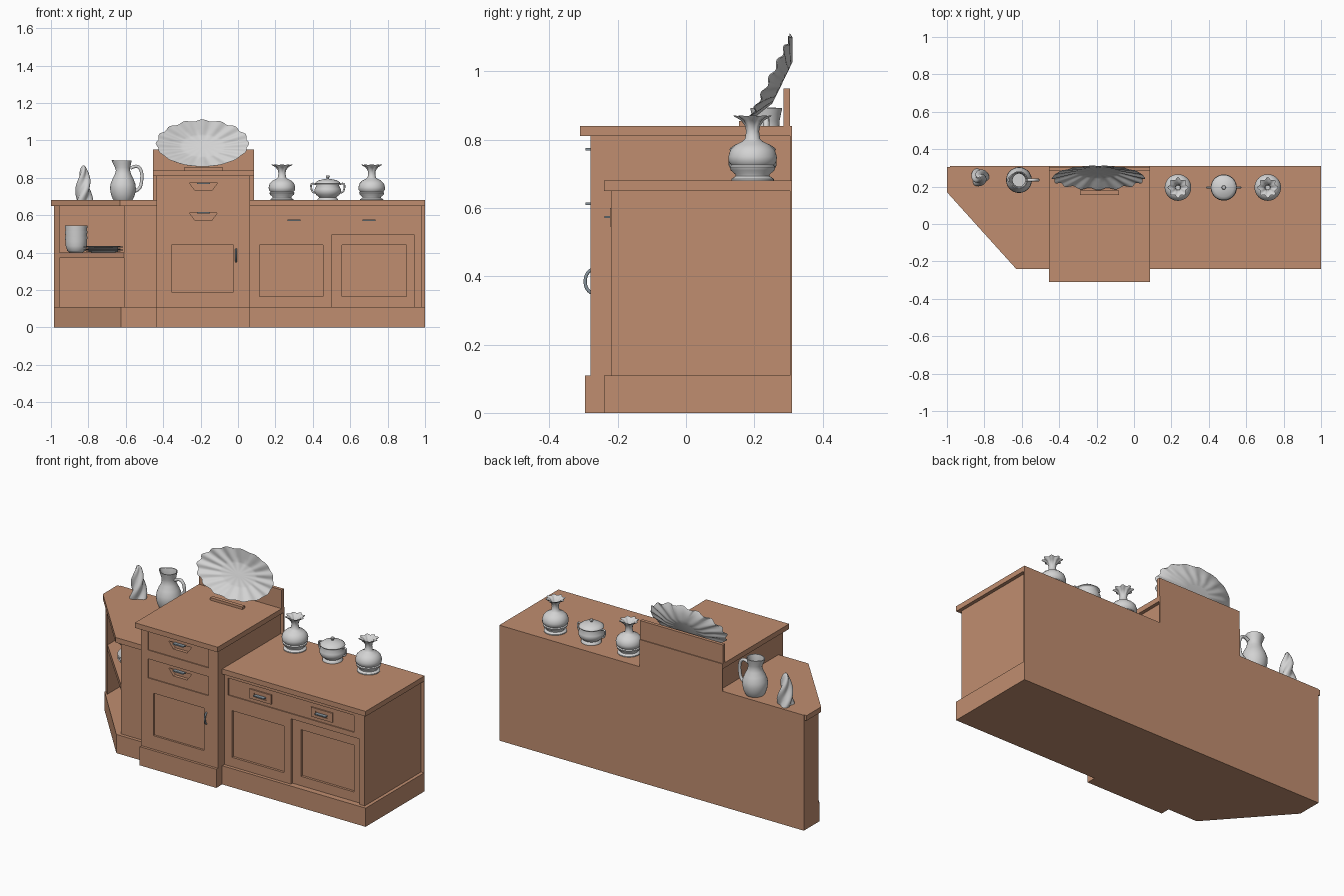
import bpy
import bmesh
from math import sin, cos, pi, exp, radians
from mathutils import Matrix, Vector

if "Cube" in bpy.data.objects:
    bpy.data.objects.remove(bpy.data.objects["Cube"])


def material(name, rgb):
    m = bpy.data.materials.new(name)
    m.use_nodes = True
    m.diffuse_color = (*rgb, 1)
    m.node_tree.nodes["Principled BSDF"].inputs["Base Color"].default_value = (*rgb, 1)
    return m


WOOD = material("warm wood", (0.53, 0.27, 0.16))
CERAMIC = material("pale ceramic", (0.65, 0.65, 0.65))
METAL = material("blue grey metal", (0.25, 0.3, 0.34))


def finish(name, bm, mat, smooth=False):
    bmesh.ops.recalc_face_normals(bm, faces=bm.faces)
    mesh = bpy.data.meshes.new(name)
    bm.to_mesh(mesh)
    bm.free()
    mesh.materials.append(mat)
    if smooth:
        mesh.shade_smooth()
        mesh.set_sharp_from_angle(angle=radians(50))
    ob = bpy.data.objects.new(name, mesh)
    bpy.context.collection.objects.link(ob)
    return ob


def prism(name, outline, lo, hi, mat=WOOD, upright=False):
    """Extrude an xy outline along z, or an xz outline along y."""
    bm = bmesh.new()
    place = (lambda a, b, d: (a, d, b)) if upright else (lambda a, b, d: (a, b, d))
    face = bm.faces.new([bm.verts.new(place(a, b, lo)) for a, b in outline])
    new = bmesh.ops.extrude_face_region(bm, geom=[face])["geom"]
    shift = place(0, 0, hi - lo)
    bmesh.ops.translate(bm, vec=shift, verts=[v for v in new if isinstance(v, bmesh.types.BMVert)])
    return finish(name, bm, mat)


def box(name, x0, x1, y0, y1, z0, z1, mat=WOOD):
    return prism(name, [(x0, y0), (x1, y0), (x1, y1), (x0, y1)], z0, z1, mat)


def carve(ob, cutter):
    mod = ob.modifiers.new("recess", 'BOOLEAN')
    mod.operation = 'DIFFERENCE'
    mod.solver = 'EXACT'
    mod.object = cutter
    graph = bpy.context.evaluated_depsgraph_get()
    mesh = bpy.data.meshes.new_from_object(ob.evaluated_get(graph))
    ob.modifiers.clear()
    ob.data = mesh
    bpy.data.objects.remove(cutter)


def recess(ob, x0, x1, z0, z1, front, depth):
    carve(ob, box("cutter", x0, x1, front - 0.1, front + depth, z0, z1))


def rings(name, loops, mat=CERAMIC):
    """Skin a stack of equal point loops and cap both ends."""
    bm = bmesh.new()
    rows = [[bm.verts.new(p) for p in loop] for loop in loops]
    n = len(rows[0])
    for a, b in zip(rows, rows[1:]):
        for i in range(n):
            j = (i + 1) % n
            bm.faces.new((a[i], a[j], b[j], b[i]))
    bm.faces.new(rows[0])
    bm.faces.new(rows[-1])
    return finish(name, bm, mat, True)


def lathe(name, x, y, z, profile, wave=lambda t: 0, n=48):
    """Profile points are radius, height and optional wave strength."""
    loops = []
    for r, h, *w in profile:
        k = w[0] if w else 0
        loops.append([(x + r * (1 + k * wave(t)) * cos(t), y + r * (1 + k * wave(t)) * sin(t),
                       z + h + 0.1 * k * r * wave(t)) for t in (2 * pi * i / n for i in range(n))])
    return rings(name, loops)


def tube(name, points, radius, mat=CERAMIC):
    cu = bpy.data.curves.new(name, 'CURVE')
    cu.dimensions = '3D'
    cu.bevel_depth = radius
    cu.bevel_resolution = 3
    cu.use_fill_caps = True
    sp = cu.splines.new('NURBS')
    sp.points.add(len(points) - 1)
    for p, co in zip(sp.points, points):
        p.co = (*co, 1)
    sp.use_endpoint_u = True
    sp.order_u = 3
    cu.materials.append(mat)
    ob = bpy.data.objects.new(name, cu)
    bpy.context.collection.objects.link(ob)


# Plinths, counter and back panel
prism("plinth", [(-0.985, 0.305), (1, 0.305), (1, -0.24), (-0.625, -0.24), (-0.985, 0.165)], 0, 0.11)
box("middle_plinth", -0.435, 0.065, -0.295, 0.2, 0, 0.11)
prism("counter", [(-1, 0.305), (1, 0.305), (1, -0.24), (-0.63, -0.24), (-1, 0.17)], 0.65, 0.68)
prism("back_panel", [(-0.985, 0), (1, 0), (1, 0.68), (0.085, 0.68), (0.085, 0.84),
                     (-0.455, 0.84), (-0.455, 0.68), (-0.985, 0.68)], 0.304, 0.31, upright=True)

# Right cupboard: long drawer and two doors
right = box("right_cupboard", 0.065, 0.98, -0.22, 0.304, 0.11, 0.65)
recess(right, 0.09, 0.91, 0.525, 0.625, -0.22, 0.006)
recess(right, 0.5, 0.945, 0.1, 0.495, -0.22, 0.015)
recess(right, 0.115, 0.455, 0.165, 0.44, -0.22, 0.014)
recess(right, 0.555, 0.9, 0.165, 0.44, -0.22, 0.029)
for side, x in (("left", 0.7), ("right", 0.3)):
    plate = box(side + "_pull_plate", x - 0.07, x + 0.07, -0.222, -0.213, 0.545, 0.6)
    recess(plate, x - 0.04, x + 0.04, 0.56, 0.585, -0.222, 0.005)
    box(side + "_drawer_pull", x - 0.035, x + 0.035, -0.238, -0.214, 0.57, 0.576, METAL)

# Tall middle cupboard: two drawers and a door
middle = box("middle_cupboard", -0.435, 0.065, -0.28, 0.304, 0.11, 0.81)
recess(middle, -0.355, -0.025, 0.19, 0.44, -0.28, 0.012)
for name, top, z in (("upper", 0.797, 0.772), ("lower", 0.633, 0.613)):
    recess(middle, -0.39, 0.005, top - 0.112, top, -0.28, 0.006)
    carve(middle, prism("cutter", [(-0.26, z), (-0.11, z), (-0.14, z - 0.04), (-0.23, z - 0.04)],
                        -0.3, -0.255, upright=True))
    box(name + "_drawer_pull", -0.22, -0.15, -0.294, -0.255, z - 0.004, z + 0.003, METAL)
tube("door_pull", [(-0.01, -0.275, 0.35), (-0.01, -0.295, 0.36), (-0.01, -0.295, 0.41), (-0.01, -0.275, 0.42)],
     0.005, METAL)
box("middle_top", -0.455, 0.085, -0.31, 0.31, 0.81, 0.84)
box("backboard", -0.455, 0.085, 0.285, 0.305, 0.84, 0.95)
box("plate_rest", -0.29, -0.08, 0.155, 0.178, 0.84, 0.855)

# Open corner shelf
box("shelf_side_block", -0.61, -0.435, -0.22, 0.304, 0.11, 0.65)
prism("shelf_end_wall", [(-0.985, 0.304), (-0.955, 0.304), (-0.955, 0.145), (-0.985, 0.175)], 0.11, 0.65)
prism("corner_shelf", [(-0.955, 0.304), (-0.61, 0.304), (-0.61, -0.22), (-0.955, 0.15)], 0.37, 0.4)

# Pair of fluted vases
vase = [(0.062, 0), (0.062, 0.005), (0.05, 0.013), (0.05, 0.018), (0.064, 0.03), (0.067, 0.04), (0.062, 0.045),
        (0.07, 0.055), (0.071, 0.07), (0.065, 0.09), (0.05, 0.105), (0.03, 0.115), (0.022, 0.122), (0.019, 0.145),
        (0.021, 0.16, 0.05), (0.031, 0.176, 0.1), (0.047, 0.187, 0.14), (0.049, 0.19, 0.14),
        (0.03, 0.182, 0.1), (0.015, 0.16), (0.012, 0.12)]
for side, x in (("left", 0.715), ("right", 0.235)):
    lathe(side + "_vase", x, 0.195, 0.68, vase, lambda t: cos(8 * t))

# Lidded sugar bowl
lathe("sugar_bowl", 0.48, 0.195, 0.68,
      [(0.055, 0), (0.055, 0.006), (0.045, 0.015), (0.063, 0.03), (0.07, 0.045), (0.07, 0.06), (0.06, 0.08),
       (0.062, 0.086), (0.068, 0.09), (0.066, 0.095), (0.05, 0.106), (0.02, 0.113), (0.006, 0.115),
       (0.006, 0.12), (0.011, 0.125), (0.009, 0.131), (0.002, 0.133)])
for side, s in (("left", 1), ("right", -1)):
    tube(side + "_bowl_handle", [(0.48 + s * d, 0.195, z) for d, z in
         ((0.062, 0.765), (0.088, 0.775), (0.09, 0.745), (0.08, 0.72), (0.062, 0.72))], 0.005)

# Pitcher with a spout
lathe("pitcher", -0.615, 0.235, 0.68,
      [(0.05, 0), (0.054, 0.006), (0.064, 0.03), (0.069, 0.06), (0.067, 0.085), (0.056, 0.115), (0.043, 0.14),
       (0.038, 0.16), (0.039, 0.175, 0.1), (0.043, 0.195, 0.25), (0.047, 0.213, 0.3), (0.042, 0.213, 0.3),
       (0.034, 0.17), (0.04, 0.13)], lambda t: exp(-4 * (t - pi) ** 2))
tube("pitcher_handle", [(-0.575, 0.235, 0.85), (-0.545, 0.235, 0.87), (-0.513, 0.235, 0.84),
                        (-0.515, 0.235, 0.77), (-0.53, 0.235, 0.735), (-0.56, 0.235, 0.725)], 0.009)

# Twisted ornament
twist = []
for k in range(33):
    f = k / 32
    base = 0.037 * (1 - f ** 3) ** 0.6 * (1 - 0.35 * f) + 0.004
    twist.append([])
    for i in range(36):
        t = 2 * pi * i / 36
        r = base * (1 + 0.24 * cos(3 * t - 9 * f))
        twist[-1].append((-0.825 + r * cos(t), 0.25 + r * sin(t), 0.68 + 0.185 * f))
rings("twisted_ornament", twist)

# Large scalloped oval platter leaning on the backboard
tilt = Matrix.Translation(Vector((-0.19, 0.25, 0.982))) @ Matrix.Rotation(radians(64), 4, 'X')
loops = []
for s, d, w in ((0.3, -0.036, 0), (0.5, -0.034, 0.01), (0.7, -0.018, 0.03), (0.97, 0, 0.035), (0.98, 0.004, 0.035),
                (0.85, -0.004, 0.035), (0.7, -0.013, 0.03), (0.5, -0.026, 0.02), (0.42, -0.029, 0), (0.1, -0.027, 0)):
    loops.append([])
    for i in range(128):
        t = 2 * pi * i / 128
        c = cos(16 * t)
        q = s * (1 + 0.6 * w * c)
        loops[-1].append(tilt @ Vector((0.25 * q * cos(t), 0.14 * q * sin(t), d + 0.15 * w * c)))
rings("platter", loops)

# Stacked cups and plates on the shelf
cup = [(0.035, 0), (0.048, 0.01), (0.056, 0.035), (0.058, 0.06), (0.06, 0.085), (0.056, 0.085), (0.05, 0.03), (0.03, 0.01)]
for k in range(3):
    lathe("cup_%d" % (k + 1), -0.865, 0.215, 0.4 + 0.03 * k, cup)
dish = [(0.05, 0), (0.065, 0.002), (0.105, 0.01), (0.106, 0.012), (0.07, 0.006), (0.02, 0.005)]
for k in range(4):
    lathe("plate_%d" % (k + 1), -0.72, 0.09, 0.4 + 0.008 * k, dish, n=40)
